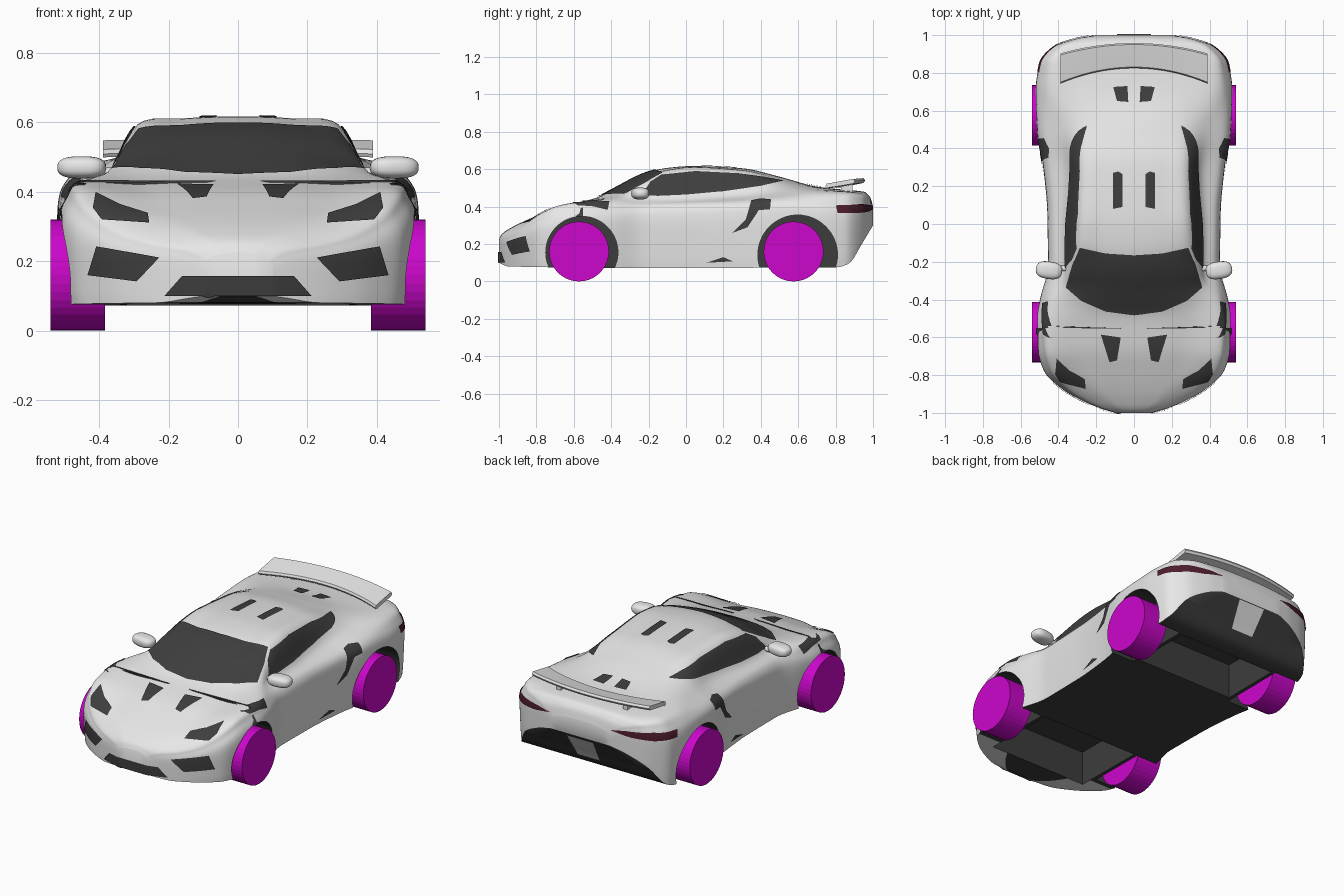
import bpy, bmesh, math
from mathutils import Vector
from mathutils.bvhtree import BVHTree

if "Cube" in bpy.data.objects:
    bpy.data.objects.remove(bpy.data.objects["Cube"])


def material(name, rgb):
    m = bpy.data.materials.new(name)
    m.diffuse_color = (*rgb, 1)
    m.use_nodes = True
    m.node_tree.nodes["Principled BSDF"].inputs["Base Color"].default_value = m.diffuse_color
    return m


PAINT = material("silver_paint", (0.8, 0.8, 0.8))
GLASS = material("dark_glass", (0.048, 0.048, 0.048))
BLACK = material("black_underside", (0.046, 0.046, 0.046))
RED = material("tail_red", (0.075, 0.012, 0.026))
MAGENTA = material("wheel_magenta", (0.6, 0.002, 0.6))


def make_object(name, verts, faces, mats):
    me = bpy.data.meshes.new(name)
    me.from_pydata(verts, [], faces)
    bm = bmesh.new()
    bm.from_mesh(me)
    bmesh.ops.recalc_face_normals(bm, faces=bm.faces)
    bm.to_mesh(me)
    bm.free()
    ob = bpy.data.objects.new(name, me)
    bpy.context.collection.objects.link(ob)
    for m in mats:
        me.materials.append(m)
    return ob


def activate(ob):
    bpy.ops.object.select_all(action='DESELECT')
    ob.select_set(True)
    bpy.context.view_layer.objects.active = ob


def smooth(ob, deg=35):
    activate(ob)
    bpy.ops.object.shade_smooth_by_angle(angle=math.radians(deg))


def loft(rings):
    n = len(rings[0])
    verts = [p for r in rings for p in r]
    faces = [(i * n + j, i * n + (j + 1) % n, (i + 1) * n + (j + 1) % n, (i + 1) * n + j)
             for i in range(len(rings) - 1) for j in range(n)]
    faces += [tuple(range(n)), tuple(range(len(verts) - n, len(verts)))]
    return verts, faces


def curve(keys):
    """Monotone cubic through (y, value) keys."""
    xs, vs = zip(*keys)
    d = [(vs[i + 1] - vs[i]) / (xs[i + 1] - xs[i]) for i in range(len(xs) - 1)]
    m = [d[0]] + [0 if a * b <= 0 else 2 * a * b / (a + b) for a, b in zip(d, d[1:])] + [d[-1]]

    def f(x):
        i = max(0, min(len(d) - 1, sum(x > k for k in xs) - 1))
        h = xs[i + 1] - xs[i]
        t = min(1, max(0, (x - xs[i]) / h))
        return (vs[i] * (1 + 2 * t) * (1 - t) ** 2 + m[i] * h * t * (1 - t) ** 2
                + vs[i + 1] * t * t * (3 - 2 * t) + m[i + 1] * h * t * t * (t - 1))
    return f


# Body shape curves along the car's length
half_width = curve([(-1, .1), (-.975, .18), (-.93, .285), (-.87, .385), (-.78, .475), (-.67, .508),
                    (-.53, .517), (-.4, .497), (-.22, .455), (.05, .458), (.3, .48), (.48, .512),
                    (.7, .52), (.85, .5), (.94, .42), (.985, .29), (1, .2)])
top = curve([(-1, .225), (-.985, .253), (-.93, .29), (-.87, .32), (-.78, .358), (-.67, .4), (-.48, .447),
             (-.4, .488), (-.2, .585), (-.1, .607), (.03, .617), (.3, .605), (.5, .56), (.7, .507), (.85, .49),
             (.95, .48), (.985, .45), (1, .4)])
shoulder = curve([(-1, .205), (-.985, .233), (-.93, .26), (-.87, .295), (-.78, .36), (-.67, .408), (-.5, .43),
                  (-.2, .445), (.3, .465), (.6, .48), (.85, .475), (.94, .462), (.985, .43), (1, .38)])
shoulder_ratio = curve([(-1, .87), (-.42, .87), (-.25, .82), (0, .8), (.3, .75), (.5, .76), (.7, .83), (1, .87)])
rail_half = curve([(-1, .06), (-.93, .15), (-.78, .25), (-.5, .3), (-.3, .335), (-.2, .315),
                   (-.1, .297), (.3, .277), (.5, .275), (.7, .29), (.85, .27), (.94, .22), (1, .1)])
rail_drop = curve([(-1, .006), (-.5, .007), (-.4, .03), (-.3, .055), (-.2, .048), (-.1, .03),
                   (.05, .022), (.3, .026), (.5, .027), (.7, .01), (1, .005)])
bottom = curve([(-1, .1), (-.95, .08), (-.3, .072), (.8, .075), (.87, .095), (.94, .2), (.985, .275), (1, .3)])
FLOOR, SEG, STEPS = 4, 6, 97


def section(y):
    w, zb, zs, zt = half_width(y), bottom(y), shoulder(y), top(y)
    r, drop = rail_half(y), rail_drop(y)
    h = zs - zb
    p = [Vector(q) for q in [(.975 * w, zb), (.975 * w, zb), (.988 * w, zb + .2 * h), (w, zb + .68 * h),
         (.952 * w, zb + .88 * h), (shoulder_ratio(y) * w, zs), (r, zt - drop),
         (.55 * r, zt - .27 * drop), (0, zt), (-.55 * r, zt - .27 * drop)]]
    half = [Vector((.975 * w * i / FLOOR, zb)) for i in range(FLOOR)]
    for a, b, c, d in zip(p, p[1:], p[2:], p[3:]):
        for k in range(SEG):
            t = k / SEG
            half.append(.5 * (2 * b + (c - a) * t + (2 * a - 5 * b + 4 * c - d) * t * t
                              + (3 * b - a - 3 * c + d) * t ** 3))
    half.append(p[-2])
    ring = half + [Vector((-q.x, q.y)) for q in half[-2:0:-1]]
    return [(q.x, y, q.y) for q in ring]


verts, faces = loft([section(math.sin(math.pi / 2 * (-1 + 2 * i / STEPS))) for i in range(STEPS + 1)])
BODY = BVHTree.FromPolygons(verts, faces)
body = make_object("body", verts, faces, [PAINT, BLACK])
N = 2 * (FLOOR + 7 * SEG)
for i, f in enumerate(body.data.polygons):      # floor and rear diffuser are black, nose corners painted
    span = 2 if f.center.y < -.75 else FLOOR
    if i < STEPS * N and (i % N < span or i % N >= N - span):
        f.material_index = 1
bm = bmesh.new()
bm.from_mesh(body.data)
bmesh.ops.triangulate(bm, faces=bm.faces[:])
bm.to_mesh(body.data)
bm.free()


# Wheel wells and underside hollows
def cut(ob):
    cutter = bpy.context.object
    cutter.name = "well_cutter"
    cutter.hide_render = True
    for m in (PAINT, BLACK):
        cutter.data.materials.append(m)
    for f in cutter.data.polygons:
        f.material_index = 1
    mod = ob.modifiers.new("well", 'BOOLEAN')
    mod.operation, mod.solver, mod.object = 'DIFFERENCE', 'EXACT', cutter
    activate(ob)
    bpy.ops.object.modifier_apply(modifier=mod.name)
    bpy.data.objects.remove(cutter)


for y, z, r, y0, y1 in ((-.557, .155, .193, -.82, -.38), (.597, .142, .213, .43, .79)):
    for s in (-1, 1):
        bpy.ops.mesh.primitive_cylinder_add(vertices=64, radius=r, depth=.4, location=(s * .541, y, z),
                                            rotation=(0, math.pi / 2, 0))
        cut(body)
    bpy.ops.mesh.primitive_cube_add(size=1, location=(0, (y0 + y1) / 2, .1))
    bpy.context.object.scale = (.64, y1 - y0, .36)
    cut(body)
smooth(body)


# Thin plates draped onto the body from one direction
def drape(name, pts, view, mat, mirror=True, lift=.005):
    place = {'front': lambda a, b: (a, -2, b), 'rear': lambda a, b: (a, 2, b),
             'side': lambda a, b: (2, a, b), 'top': lambda a, b: (a, b, 2)}[view]
    ray = Vector({'front': (0, 1, 0), 'rear': (0, -1, 0), 'side': (-1, 0, 0), 'top': (0, 0, -1)}[view])
    bm = bmesh.new()
    bm.faces.new([bm.verts.new(place(*p)) for p in pts])
    for axis in range(3):
        if abs(ray[axis]) > .5:
            continue
        n = Vector((0, 0, 0))
        n[axis] = 1
        lo, hi = min(v.co[axis] for v in bm.verts), max(v.co[axis] for v in bm.verts)
        steps = max(2, math.ceil((hi - lo) / .012))
        for k in range(1, steps):
            bmesh.ops.bisect_plane(bm, geom=bm.verts[:] + bm.edges[:] + bm.faces[:], dist=1e-5,
                                   plane_co=n * (lo + (hi - lo) * k / steps), plane_no=n)
    bmesh.ops.triangulate(bm, faces=bm.faces[:])
    for v in bm.verts:
        hit, nor, _, _ = BODY.ray_cast(v.co, ray)
        if hit is None:
            hit, nor, _, _ = BODY.find_nearest(v.co + ray * 1.2)
        v.co = hit + nor * (lift if nor.dot(ray) < 0 else -lift)
    bm.normal_update()
    if sum(f.normal.dot(ray) for f in bm.faces) > 0:
        bmesh.ops.reverse_faces(bm, faces=bm.faces[:])
    for s in ((1, -1) if mirror else (1,)):
        if s < 0:
            for v in bm.verts:
                v.co.x *= -1
            bmesh.ops.reverse_faces(bm, faces=bm.faces[:])
        me = bpy.data.meshes.new(name)
        bm.to_mesh(me)
        me.materials.append(mat)
        ob = bpy.data.objects.new(name, me)
        bpy.context.collection.objects.link(ob)
        smooth(ob)
    bm.free()


def both(half):
    """Complete a centred outline from its right half."""
    return half + [(-x, y) for x, y in reversed(half) if x > 0]


drape("windshield", both([(0, -.165), (.15, -.155), (.285, -.125), (.325, -.22), (.36, -.335), (.28, -.405),
                          (.15, -.462), (0, -.482)]), 'top', GLASS, False)
drape("side_window", [(-.24, .46), (-.19, .53), (-.13, .568), (.05, .587), (.28, .575), (.42, .555),
                      (.52, .535), (.40, .508), (.2, .48), (0, .462), (-.15, .455)], 'side', GLASS)
drape("hood_vent", [(.175, -.585), (.07, -.6), (.09, -.72), (.13, -.73)], 'top', GLASS)
drape("roof_vent", [(.062, .09), (.11, .08), (.11, .27), (.085, .278), (.062, .265)], 'top', GLASS)
drape("engine_vent", [(.03, .645), (.09, .65), (.11, .725), (.035, .73)], 'top', GLASS)
drape("headlight", [(.41, .395), (.34, .36), (.26, .335), (.255, .307), (.39, .317), (.417, .35)],
      'front', GLASS)
drape("corner_intake", [(.405, .242), (.225, .21), (.29, .142), (.43, .16)], 'front', GLASS)
drape("centre_intake", both([(0, .157), (.16, .157), (.21, .1), (0, .1)]), 'front', BLACK, False)
drape("fender_vent", [(-.61, .425), (-.5, .43), (-.41, .425), (-.42, .38), (-.5, .4), (-.58, .405)],
      'side', GLASS)
drape("side_intake", [(.35, .43), (.4, .44), (.455, .435), (.45, .385), (.39, .38), (.33, .29), (.25, .26),
                      (.32, .33)], 'side', GLASS)
drape("sill_intake", [(.11, .1), (.25, .108), (.2, .13)], 'side', GLASS)
drape("tail_light", [(.2, .395), (.28, .407), (.44, .413), (.44, .367), (.32, .375)], 'rear', RED)
drape("tail_light_side", [(.8, .405), (.93, .41), (.93, .365), (.81, .365)], 'side', RED)
drape("rear_plate", [(-.09, .297), (.09, .297), (.075, .15), (-.075, .15)], 'rear', PAINT, False, .009)

# Rear wing: swept blade on two struts
rings = []
for i in range(25):
    x = -.388 + .776 * i / 24
    q = (x / .388) ** 2
    yf, yr, z = .825 - .08 * q, .95 - .055 * q, -.004 * q
    rings.append([(x, yf, .513 + z), (x, yf + .006, .526 + z), (x, (yf + yr) / 2, .539 + z), (x, yr, .552 + z),
                  (x, yr + .008, .54 + z), (x, yr, .527 + z), (x, (yf + yr) / 2, .514 + z),
                  (x, yf + .006, .503 + z)])
smooth(make_object("rear_wing", *loft(rings), [PAINT]))

for s in (-1, 1):
    bpy.ops.mesh.primitive_cube_add(size=1, location=(s * .22, .86, .495))
    strut = bpy.context.object
    strut.name, strut.scale = "wing_strut", (.03, .06, .05)
    strut.data.materials.append(PAINT)
    # Door mirrors: rounded boxes on short arms
    bpy.ops.mesh.primitive_uv_sphere_add(segments=32, ring_count=16, location=(s * .45, -.245, .47),
                                         rotation=(0, 0, s * .15))
    mirror = bpy.context.object
    mirror.name, mirror.scale = "door_mirror", (.07, .046, .032)
    for v in mirror.data.vertices:
        v.co = [math.copysign(abs(c) ** .75, c) for c in v.co]
    mirror.data.materials.append(PAINT)
    smooth(mirror)
    bpy.ops.mesh.primitive_cylinder_add(vertices=16, radius=.014, depth=.08, location=(s * .385, -.235, .455),
                                        rotation=(0, math.pi / 2, 0))
    bpy.context.object.name = "mirror_arm"
    bpy.context.object.data.materials.append(PAINT)
    # Wheels
    for name, y in (("front_wheel", -.572), ("rear_wheel", .575)):
        bpy.ops.mesh.primitive_cylinder_add(vertices=40, radius=.16, depth=.157, location=(s * .461, y, .16),
                                            rotation=(0, math.pi / 2, 0))
        bpy.context.object.name = name
        bpy.context.object.data.materials.append(MAGENTA)
